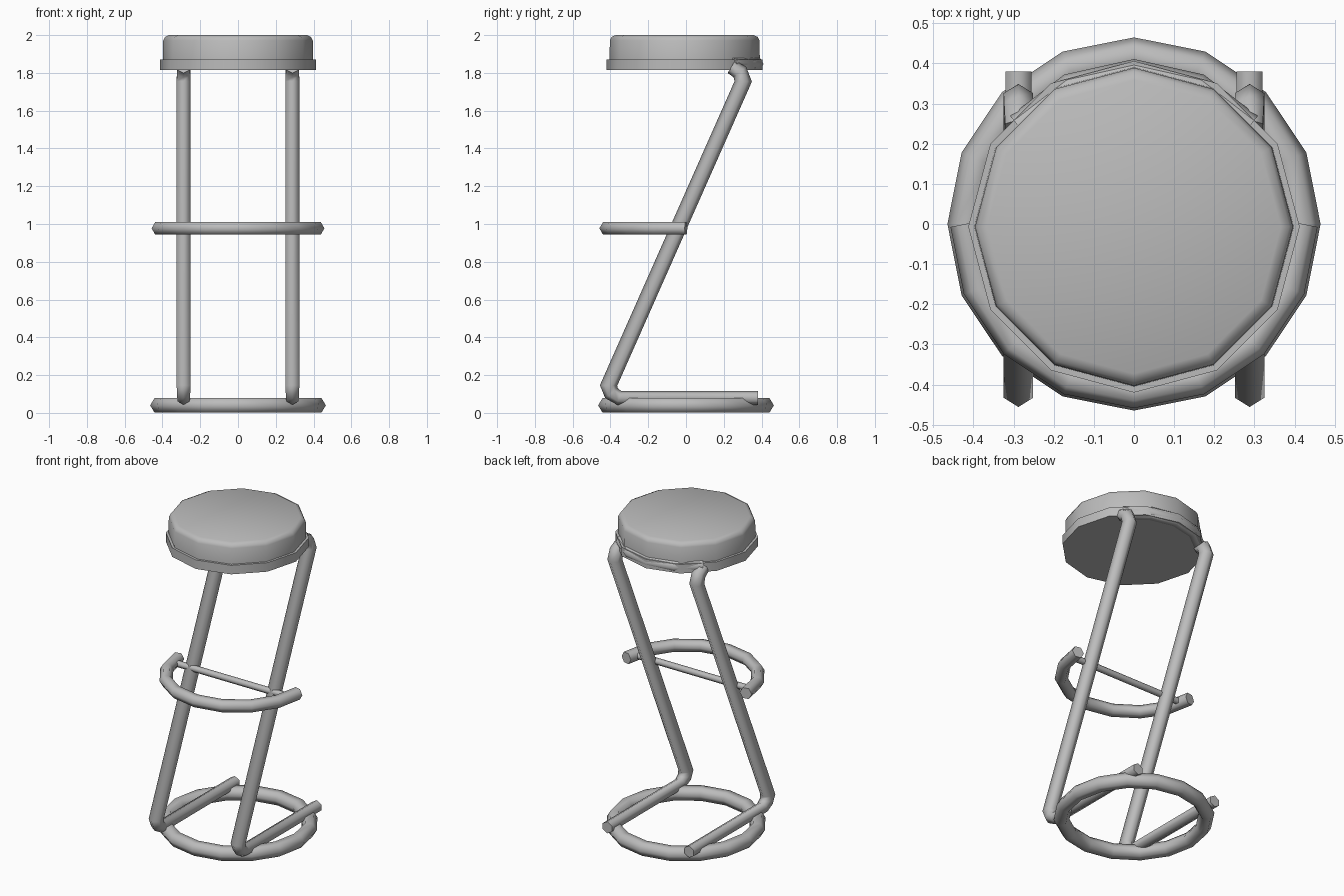
import bpy, bmesh
from math import sin, cos, pi, radians
from mathutils import Vector

cube = bpy.data.objects.get("Cube")
if cube:
    bpy.data.objects.remove(cube, do_unlink=True)

grey = bpy.data.materials.new("plain grey")
grey.use_nodes = True
grey.diffuse_color = (0.5, 0.5, 0.5, 1)
grey.node_tree.nodes["Principled BSDF"].inputs["Base Color"].default_value = (0.5, 0.5, 0.5, 1)


def finish(name, bm, angle):
    bmesh.ops.recalc_face_normals(bm, faces=bm.faces)
    mesh = bpy.data.meshes.new(name)
    bm.to_mesh(mesh)
    bm.free()
    mesh.materials.append(grey)
    ob = bpy.data.objects.new(name, mesh)
    bpy.context.collection.objects.link(ob)
    bpy.ops.object.select_all(action='DESELECT')
    ob.select_set(True)
    bpy.context.view_layer.objects.active = ob
    bpy.ops.object.shade_smooth_by_angle(angle=radians(angle))
    return ob


def skin(bm, rings, closed=False):
    """Join loops of vertices with quads; cap the ends when open."""
    n = len(rings[0])
    pairs = list(zip(rings, rings[1:])) + ([(rings[-1], rings[0])] if closed else [])
    for a, b in pairs:
        for i in range(n):
            j = (i + 1) % n
            bm.faces.new((a[i], a[j], b[j], b[i]))
    if not closed:
        bm.faces.new(rings[0])
        bm.faces.new(rings[-1])


def tube(name, path, radius, axis, closed=False, sides=6):
    """Mitred tube along a flat path; axis is the normal of the path's plane.
    radius is a number, or a list with one value per point."""
    pts = [Vector(p) for p in path]
    axis = Vector(axis)
    n = len(pts)
    bm = bmesh.new()
    rings = []
    for i, p in enumerate(pts):
        before = pts[i - 1] if closed or i else None
        after = pts[(i + 1) % n] if closed or i < n - 1 else None
        d1 = (p - before).normalized() if before is not None else (after - p).normalized()
        d2 = (after - p).normalized() if after is not None else d1
        t = (d1 + d2).normalized()
        out = axis.cross(t) / t.dot(d1)
        r = radius[i] if isinstance(radius, list) else radius
        rings.append([bm.verts.new(p + r * (cos(2 * pi * k / sides) * out + sin(2 * pi * k / sides) * axis))
                      for k in range(sides)])
    skin(bm, rings, closed)
    return finish(name, bm, 65)


def arc(radius, z, start, end, steps):
    return [(radius * cos(radians(start + (end - start) * i / steps)),
             radius * sin(radians(start + (end - start) * i / steps)), z) for i in range(steps + 1)]


def lathe(name, profile, y, angle, sides=12):
    bm = bmesh.new()
    skin(bm, [[bm.verts.new((r * cos(2 * pi * k / sides), y + r * sin(2 * pi * k / sides), z))
               for k in range(sides)] for r, z in profile])
    return finish(name, bm, angle)


# Floor ring and half-round footrest with its crossbar
tube("base_ring", arc(0.419, 0.04, 0, 360, 16)[:-1], 0.045, (0, 0, 1), closed=True)
tube("footrest", arc(0.42, 0.977, 180, 360, 8), 0.038, (0, 0, 1))
tube("footrest_crossbar", [(-0.41, -0.065, 0.977), (0.41, -0.065, 0.977)], 0.02, (0, 0, 1))

# Slanted legs that bend into floor runners and in under the seat
leg = [(0.24, 1.832), (0.285, 1.805), (0.303, 1.755),
       (-0.41, 0.145), (-0.395, 0.105), (-0.355, 0.08), (0.38, 0.08)]
widths = [0.038, 0.041, 0.0425, 0.0425, 0.04, 0.037, 0.037]
for side, x in (("left", 0.288), ("right", -0.288)):
    tube(side + "_leg", [(x, y, z) for y, z in leg], widths, (1, 0, 0))

# Curved tube joining the legs under the back of the seat
tube("seat_support", arc(0.372, 1.847, 40, 140, 4), 0.038, (0, 0, 1))

# Seat plate and padded cushion
lathe("seat_plate", [(0.413, 1.815), (0.413, 1.872)], -0.007, 40)
lathe("seat_cushion", [(0.398, 1.865), (0.396, 1.972), (0.387, 1.99), (0.366, 2.0)], -0.007, 65)
